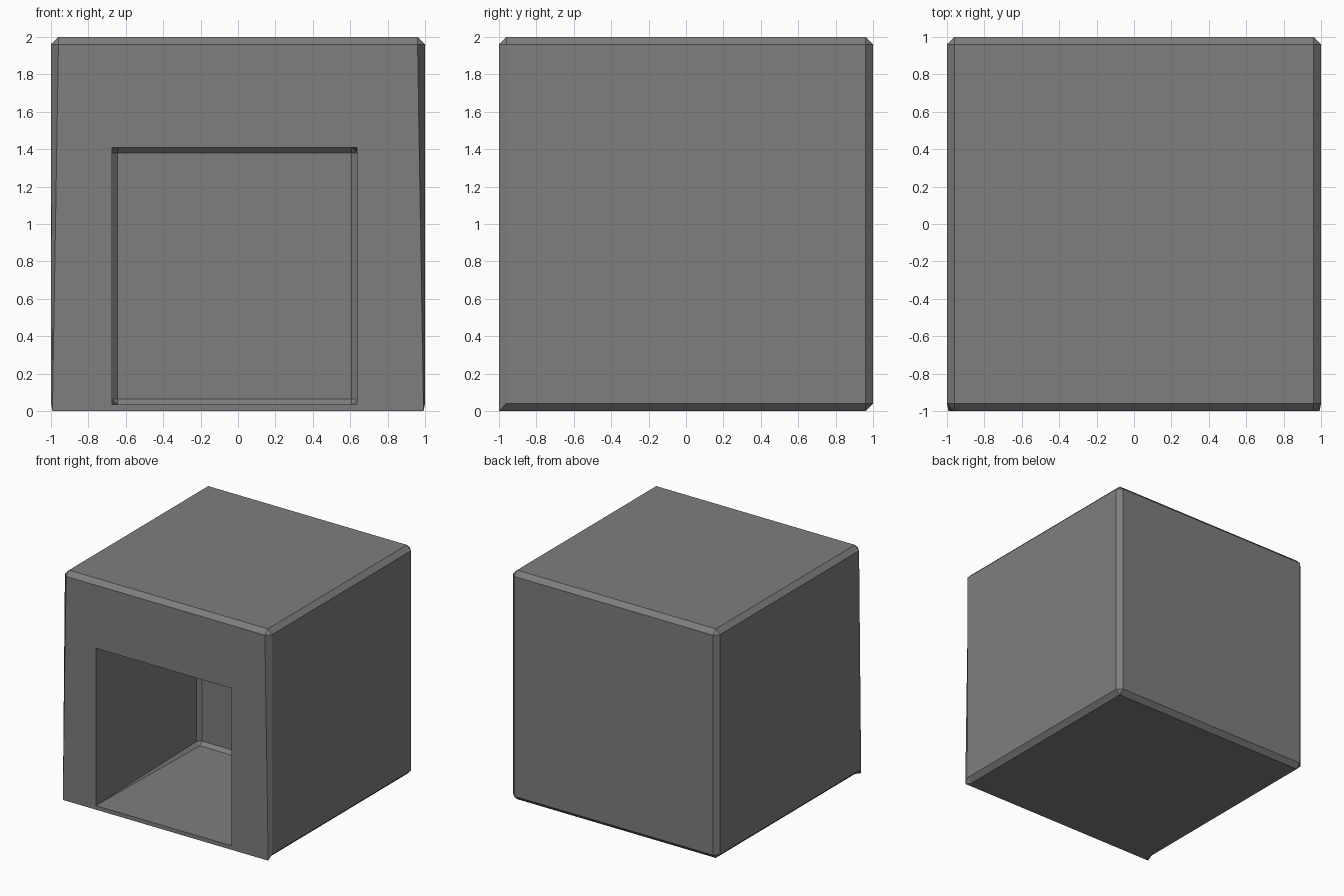
import bpy
import bmesh

if "Cube" in bpy.data.objects:
    bpy.data.objects.remove(bpy.data.objects["Cube"])

BEVEL = 0.04

grey = bpy.data.materials.new("mid grey")
grey.diffuse_color = (0.21, 0.21, 0.21, 1)
grey.use_nodes = True
grey.node_tree.nodes["Principled BSDF"].inputs["Base Color"].default_value = grey.diffuse_color


def make_object(name, bm):
    bmesh.ops.recalc_face_normals(bm, faces=bm.faces[:])
    mesh = bpy.data.meshes.new(name)
    bm.to_mesh(mesh)
    bm.free()
    mesh.materials.append(grey)
    obj = bpy.data.objects.new(name, mesh)
    bpy.context.collection.objects.link(obj)
    return obj


# Outer block: chamfered cube
bm = bmesh.new()
bmesh.ops.create_cube(bm, size=2)
bmesh.ops.translate(bm, verts=bm.verts[:], vec=(0, 0, 1))
bmesh.ops.bevel(bm, geom=bm.edges[:], offset=BEVEL, offset_type='OFFSET',
                segments=1, affect='EDGES')
# Front face flares down to sharp bottom corners
for v in bm.verts:
    if v.co.y < -0.999 and v.co.z < 0.1:
        v.co.x = 0.992 if v.co.x > 0 else -0.992
        v.co.z = 0.0
block = make_object("hollow_block", bm)

# Cavity: sharp at the opening, chamfered at the back
x_lo, x_hi, z_lo, z_hi, back, c = -0.673, 0.636, 0.035, 1.41, 0.42, 0.03
bm = bmesh.new()
for x, sx in ((x_lo, 1), (x_hi, -1)):
    for z, sz in ((z_lo, 1), (z_hi, -1)):
        bm.verts.new((x, -1.01, z))
        bm.verts.new((x, back - c, z + sz * c))
        bm.verts.new((x + sx * c, back - c, z))
        bm.verts.new((x + sx * c, back, z + sz * c))
bmesh.ops.convex_hull(bm, input=bm.verts[:])
bmesh.ops.dissolve_limit(bm, angle_limit=0.01, verts=bm.verts[:], edges=bm.edges[:])
cutter = make_object("cavity_cutter", bm)
cutter.hide_render = True

# Cut the opening into the block
mod = block.modifiers.new("opening", 'BOOLEAN')
mod.operation = 'DIFFERENCE'
mod.solver = 'EXACT'
mod.object = cutter
bpy.context.view_layer.objects.active = block
block.select_set(True)
bpy.ops.object.modifier_apply(modifier=mod.name)
bpy.data.objects.remove(cutter)
